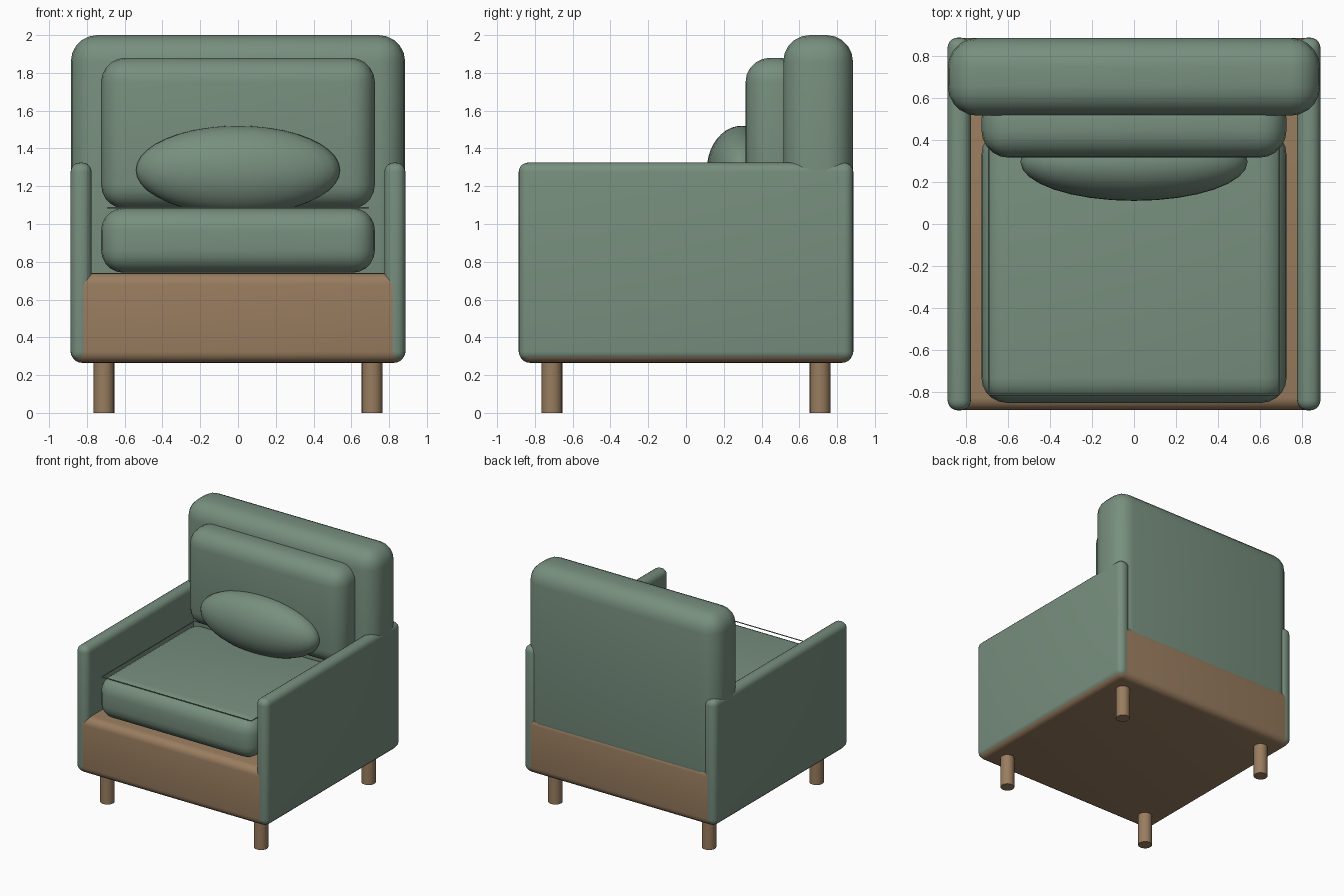
import bpy
import math

if "Cube" in bpy.data.objects:
    bpy.data.objects.remove(bpy.data.objects["Cube"])


def material(name, rgb):
    m = bpy.data.materials.new(name)
    m.diffuse_color = (*rgb, 1)
    m.use_nodes = True
    m.node_tree.nodes["Principled BSDF"].inputs["Base Color"].default_value = m.diffuse_color
    return m


FABRIC = material("sage_fabric", (0.185, 0.275, 0.21))
WOOD = material("oak_wood", (0.32, 0.205, 0.115))


def finish(name, mat):
    ob = bpy.context.object
    ob.name = name
    ob.data.materials.append(mat)
    bpy.ops.object.shade_smooth_by_angle(angle=math.radians(40))
    return ob


def rounded_box(name, lo, hi, radius, mat, segments=5):
    """Box between two corners with rounded edges."""
    bpy.ops.mesh.primitive_cube_add(
        size=1, location=[(a + b) / 2 for a, b in zip(lo, hi)])
    ob = bpy.context.object
    ob.scale = [b - a for a, b in zip(lo, hi)]
    bpy.ops.object.transform_apply(location=False, rotation=False, scale=True)
    bev = ob.modifiers.new("round", 'BEVEL')
    bev.width, bev.segments, bev.limit_method = radius, segments, 'NONE'
    bpy.ops.object.modifier_apply(modifier=bev.name)
    return finish(name, mat)


def rod(name, centre, radius, length, mat, axis='Z', sides=20):
    rot = {'X': (0, math.pi / 2, 0), 'Y': (math.pi / 2, 0, 0), 'Z': (0, 0, 0)}[axis]
    bpy.ops.mesh.primitive_cylinder_add(
        vertices=sides, radius=radius, depth=length, location=centre, rotation=rot)
    return finish(name, mat)


# Wooden base
rounded_box("base", (-.885, -.885, .265), (.885, .885, .74), .06, WOOD)

# Arms, a hair proud of the base so the fabric covers its sides
for side, label in ((-1, "left"), (1, "right")):
    x0, x1 = sorted((side * .775, side * .8865))
    rounded_box(label + "_arm", (x0, -.886, .275), (x1, .886, 1.325), .05, FABRIC)

# Backrest and cushions
rounded_box("backrest", (-.885, .515, .58), (.885, .884, 2.0), .14, FABRIC)
rounded_box("back_cushion", (-.725, .315, 1.08), (.725, .63, 1.88), .13, FABRIC)
rounded_box("seat_cushion", (-.725, -.85, .742), (.725, .45, 1.085), .12, FABRIC)

# Thin piping around the top of the seat cushion
for s, label in ((-1, "left"), (1, "right")):
    rod(label + "_piping", (s * .69, -.2, 1.085), .004, 1.22, FABRIC, 'Y', 8)
for y, label in ((-.81, "front"), (.41, "rear")):
    rod(label + "_piping", (0, y, 1.085), .004, 1.38, FABRIC, 'X', 8)

# Oval lumbar pillow
bpy.ops.mesh.primitive_uv_sphere_add(
    segments=32, ring_count=20, radius=1, location=(0, .295, 1.285))
bpy.context.object.scale = (.54, .185, .235)
bpy.ops.object.transform_apply(location=False, rotation=False, scale=True)
finish("lumbar_pillow", FABRIC)

# Round legs
for y, end in ((-.71, "front"), (.71, "rear")):
    for x, label in ((-.71, "left"), (.71, "right")):
        rod(f"{end}_{label}_leg", (x, y, .14), .055, .28, WOOD)
